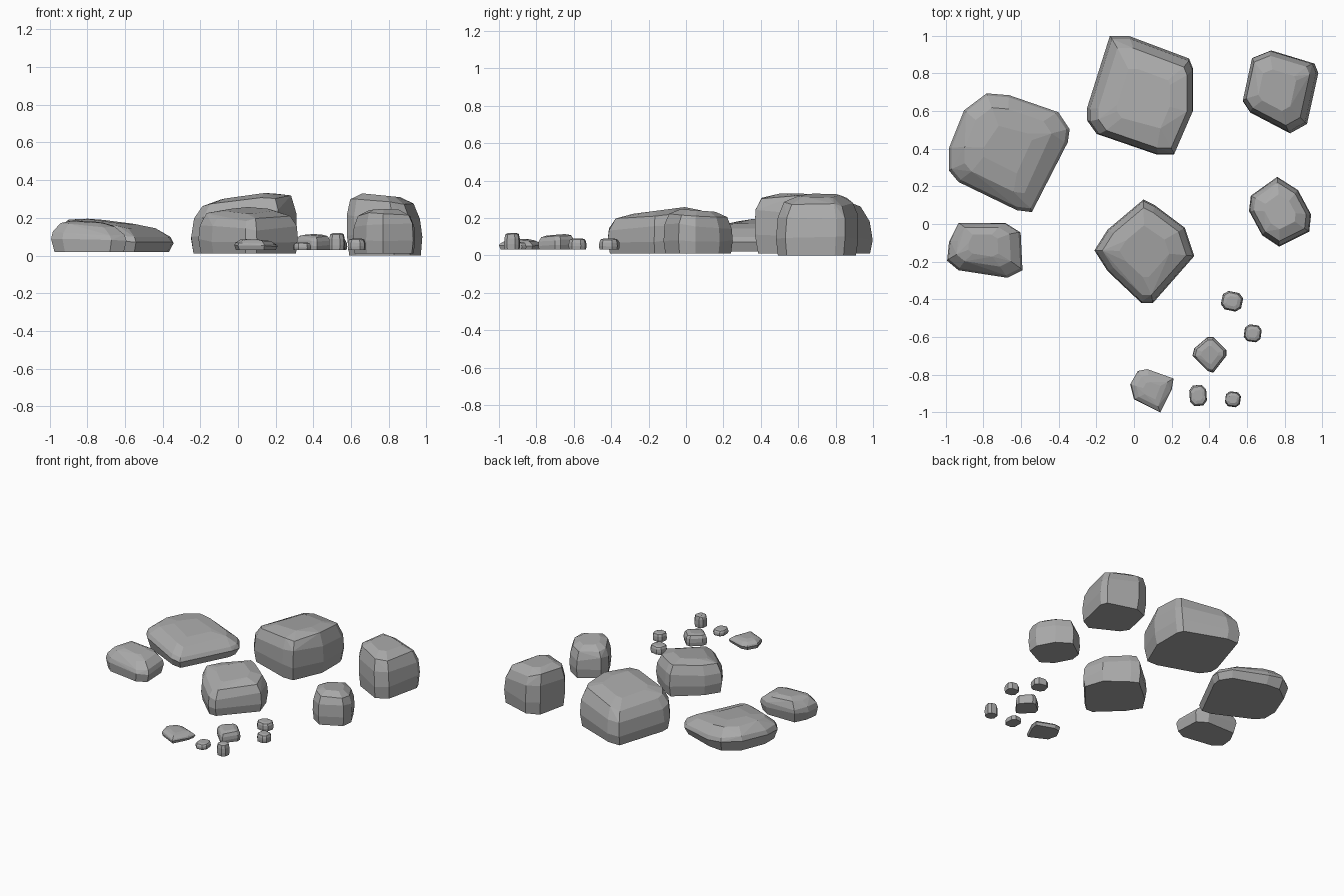
import bpy
import bmesh
import math
import random
from mathutils import Vector

random.seed(4)

default_cube = bpy.data.objects.get("Cube")
if default_cube:
    bpy.data.objects.remove(default_cube, do_unlink=True)

# One plain stone colour
stone = bpy.data.materials.new("stone_grey")
stone.use_nodes = True
stone_colour = (.4, .4, .4, 1)
stone.diffuse_color = stone_colour
stone.node_tree.nodes["Principled BSDF"].inputs["Base Color"].default_value = stone_colour

# Side profiles as (footprint scale, fraction of height)
BLOCKY = [(.95, 0), (1, .3), (.97, .65), (.84, .9), (.5, 1)]
SLOPED = [(.92, 0), (1, .4), (.95, .6), (.72, .88), (.4, 1)]


def rock(name, outline, base, top, profile=BLOCKY, tilt=(0, 0), shift=(0, 0)):
    """Wrap a faceted shell around scaled copies of the outline.

    tilt leans the crown, shift moves the crown sideways."""
    points = [Vector(p) for p in outline]
    low = Vector((min(p.x for p in points), min(p.y for p in points)))
    high = Vector((max(p.x for p in points), max(p.y for p in points)))
    centre = (low + high) / 2
    lean, drift = Vector(tilt), Vector(shift)
    bm = bmesh.new()
    for scale, level in profile:
        for p in points:
            offset = (p - centre) * scale
            flat = centre + offset + drift * level * level
            wobble = random.uniform(-.04, .04) if 0 < level < 1 else 0
            z = base + (top - base) * (level + wobble) + lean.dot(offset) * level
            bm.verts.new((flat.x, flat.y, z))
    hull = bmesh.ops.convex_hull(bm, input=bm.verts)
    unused = {v for v in hull["geom_interior"] + hull["geom_unused"]
              if isinstance(v, bmesh.types.BMVert)}
    bmesh.ops.delete(bm, geom=list(unused), context="VERTS")
    # Join nearly flat neighbours into broad chipped facets
    bmesh.ops.dissolve_limit(bm, angle_limit=math.radians(5),
                             verts=bm.verts, edges=bm.edges)
    bmesh.ops.recalc_face_normals(bm, faces=bm.faces)
    mesh = bpy.data.meshes.new(name)
    bm.to_mesh(mesh)
    bm.free()
    mesh.materials.append(stone)
    bpy.context.scene.collection.objects.link(bpy.data.objects.new(name, mesh))


def pebble_outline(x, y, width, depth, turn):
    """Rounded rectangle with clipped corners, turned by an angle in degrees."""
    corners = []
    for side in range(4):
        for clip in (-1, 1):
            angle = math.radians(45 + 90 * side + 17 * clip)
            direction = Vector((math.cos(angle), math.sin(angle)))
            direction /= max(abs(direction.x), abs(direction.y))
            a = math.radians(turn)
            px, py = direction.x * width / 2, direction.y * depth / 2
            corners.append((x + px * math.cos(a) - py * math.sin(a),
                            y + px * math.sin(a) + py * math.cos(a)))
    return corners


# Large boulders along the back
rock("back_middle_boulder",
     [(-.13, 1), (-.03, 1), (.29, .88), (.31, .83), (.31, .6),
      (.21, .37), (.12, .37), (-.2, .48), (-.25, .55), (-.25, .62)],
     base=.01, top=.31, tilt=(.12, -.07), shift=(.02, -.02))
rock("back_left_boulder",
     [(.63, .88), (.73, .92), (.96, .85), (.98, .8), (.92, .53),
      (.83, .48), (.62, .59), (.58, .65)],
     base=0, top=.32, tilt=(-.1, 0), shift=(-.02, .01))
rock("back_right_slab",
     [(-.78, .69), (-.66, .68), (-.4, .59), (-.34, .5), (-.35, .43), (-.54, .06),
      (-.62, .07), (-.93, .22), (-.98, .28), (-.98, .4), (-.9, .6)],
     base=.02, top=.18, profile=SLOPED, tilt=(-.12, .03), shift=(-.01, .02))

# Boulders across the middle
rock("middle_left_boulder",
     [(.76, .25), (.87, .18), (.94, .05), (.93, -.04), (.77, -.12),
      (.68, -.06), (.61, .07), (.62, .15)],
     base=.01, top=.24, tilt=(0, -.08))
rock("centre_boulder",
     [(.05, .13), (.11, .1), (.27, -.02), (.32, -.17), (.1, -.42),
      (.04, -.42), (-.14, -.25), (-.21, -.14), (-.14, -.03)],
     base=.01, top=.24, tilt=(0, .13))
rock("middle_right_slab",
     [(-.93, 0), (-.68, 0), (-.6, -.05), (-.59, -.25), (-.67, -.29),
      (-.93, -.25), (-.99, -.2), (-.98, -.1)],
     base=.02, top=.18, profile=SLOPED, tilt=(-.06, .04), shift=(-.01, .03))

# Small stones at the front
rock("front_flat_stone",
     [(.02, -.78), (.07, -.77), (.21, -.82), (.2, -.88), (.14, -1),
      (0, -.93), (-.02, -.85)],
     base=.03, top=.085, profile=SLOPED, tilt=(-.06, 0))
rock("front_diamond_stone",
     [(.39, -.6), (.42, -.6), (.49, -.67), (.49, -.7), (.42, -.79),
      (.39, -.78), (.31, -.7), (.32, -.66)],
     base=.03, top=.11, tilt=(0, .08))

# Scattered pebbles: name, x, y, width, depth, turn, top
for name, x, y, width, depth, turn, top in [
        ("upper_pebble", .52, -.41, .11, .1, -12, .09),
        ("outer_pebble", .63, -.58, .09, .09, -8, .09),
        ("flat_pebble", .34, -.91, .09, .11, 4, .07),
        ("tall_pebble", .525, -.93, .08, .08, -8, .12)]:
    rock(name, pebble_outline(x, y, width, depth, turn), base=.03, top=top)
